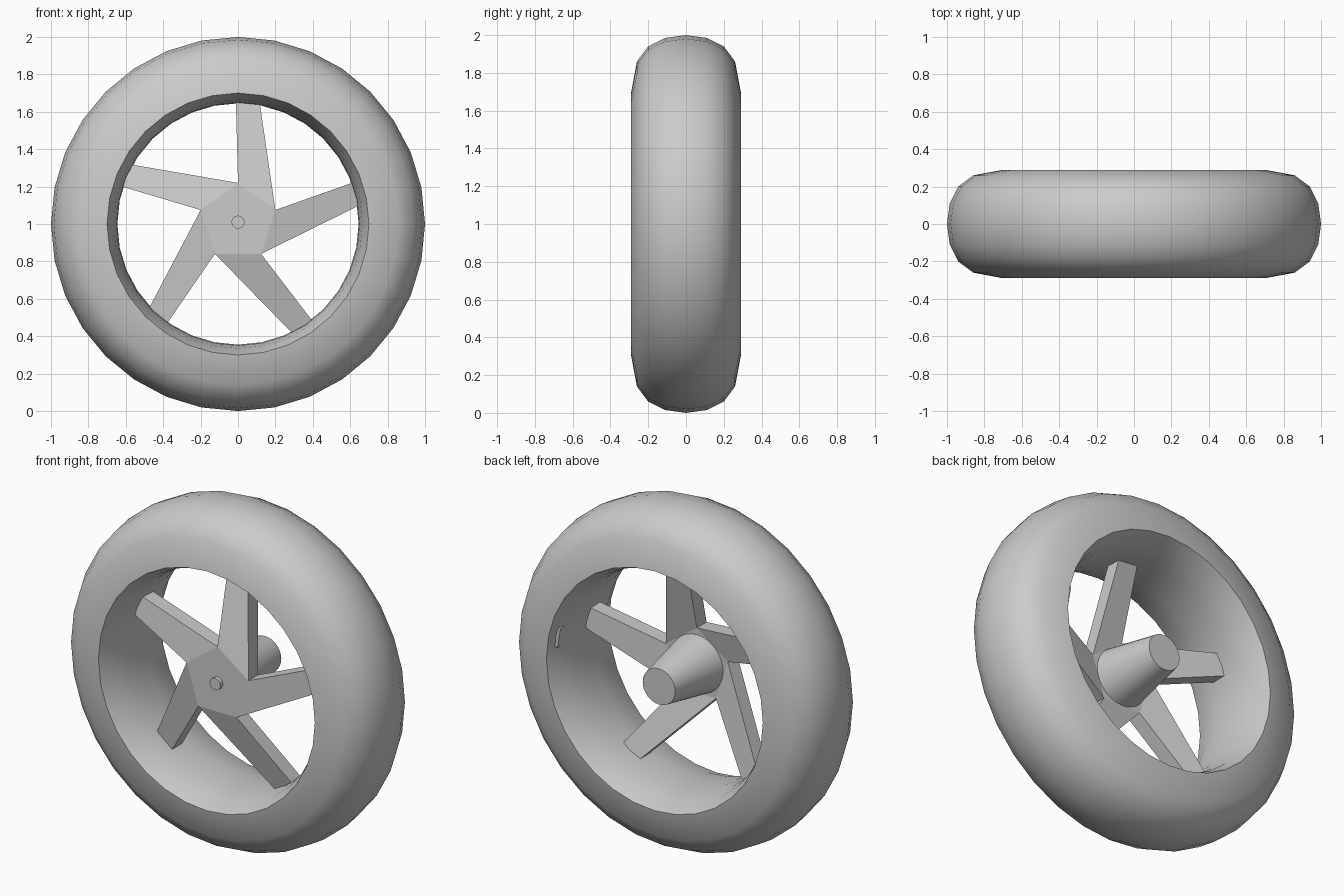
import bpy, bmesh
from math import cos, sin, radians, pi
from mathutils import Matrix, Vector

if "Cube" in bpy.data.objects:
    bpy.data.objects.remove(bpy.data.objects["Cube"])

grey = bpy.data.materials.new("plain_grey")
grey.use_nodes = True
colour = (0.6, 0.6, 0.6, 1)
grey.diffuse_color = colour
grey.node_tree.nodes["Principled BSDF"].inputs["Base Color"].default_value = colour

HUB_Z = 1.01
THICK = 0.09


def finish(name, bm, smooth=False):
    bmesh.ops.recalc_face_normals(bm, faces=bm.faces)
    mesh = bpy.data.meshes.new(name)
    bm.to_mesh(mesh)
    bm.free()
    mesh.materials.append(grey)
    obj = bpy.data.objects.new(name, mesh)
    bpy.context.collection.objects.link(obj)
    if smooth:
        bpy.ops.object.select_all(action="DESELECT")
        obj.select_set(True)
        bpy.context.view_layer.objects.active = obj
        bpy.ops.object.shade_smooth_by_angle(angle=radians(40))
    return obj


def polar(radius, degrees, y):
    a = radians(degrees)
    return Vector((radius * cos(a), y, HUB_Z + radius * sin(a)))


def slab(name, front):
    """Solid made by pushing a front outline straight back."""
    bm = bmesh.new()
    face = bm.faces.new([bm.verts.new(p) for p in front])
    result = bmesh.ops.extrude_face_region(bm, geom=[face], use_keep_orig=True)
    verts = [v for v in result["geom"] if isinstance(v, bmesh.types.BMVert)]
    bmesh.ops.translate(bm, verts=verts, vec=(0, THICK, 0))
    return finish(name, bm)


def axle_part(name, r_front, r_back, y_front, y_back, sides=32):
    bm = bmesh.new()
    bmesh.ops.create_cone(bm, cap_ends=True, segments=sides, radius1=r_back,
                          radius2=r_front, depth=y_back - y_front)
    bmesh.ops.transform(bm, verts=bm.verts,
                        matrix=Matrix.Translation((0, (y_front + y_back) / 2, HUB_Z))
                        @ Matrix.Rotation(pi / 2, 4, "X"))
    return finish(name, bm, True)


# Tyre: half section mirrored in y, then spun round the axle
half = [(1.0, 0), (0.985, 0.11), (0.94, 0.2), (0.86, 0.26), (0.7, 0.29),
        (0.665, 0.2), (0.65, 0.1), (0.645, 0)]
section = half + [(r, -y) for r, y in half[-2:0:-1]]
bm = bmesh.new()
verts = [bm.verts.new((0, y, 1 + r)) for r, y in section]
edges = [bm.edges.new((verts[i - 1], verts[i])) for i in range(len(verts))]
bmesh.ops.spin(bm, geom=verts + edges, cent=(0, 0, 1), axis=(0, 1, 0),
               angle=2 * pi, steps=32, use_merge=True)
bmesh.ops.remove_doubles(bm, verts=bm.verts, dist=0.0005)
finish("tyre", bm, True)

# Five-sided hub plate and swept spokes sloping back to the rim
slab("hub_plate", [polar(0.21, 90 - 72 * i, -0.19) for i in range(5)])
for i in range(5):
    turn = -72 * i
    slab("spoke_%d" % (i + 1), [polar(0.21, 90 + turn, -0.19), polar(0.21, 18 + turn, -0.19),
                               polar(0.66, 80 + turn, -0.07), polar(0.66, 91 + turn, -0.07)])

# Axle boss behind the hub and the small pin in front
axle_part("axle_boss", 0.17, 0.105, -0.1, 0.25)
axle_part("hub_pin", 0.035, 0.035, -0.212, -0.18, 16)

# Small plate on the inside of the rim
bm = bmesh.new()
bmesh.ops.create_cube(bm, size=1, matrix=Matrix.Translation((0.665, 0.22, 1.12))
                      @ Matrix.Rotation(radians(-10), 4, "Y")
                      @ Matrix.Diagonal((0.03, 0.05, 0.12, 1)))
finish("rim_plate", bm)
